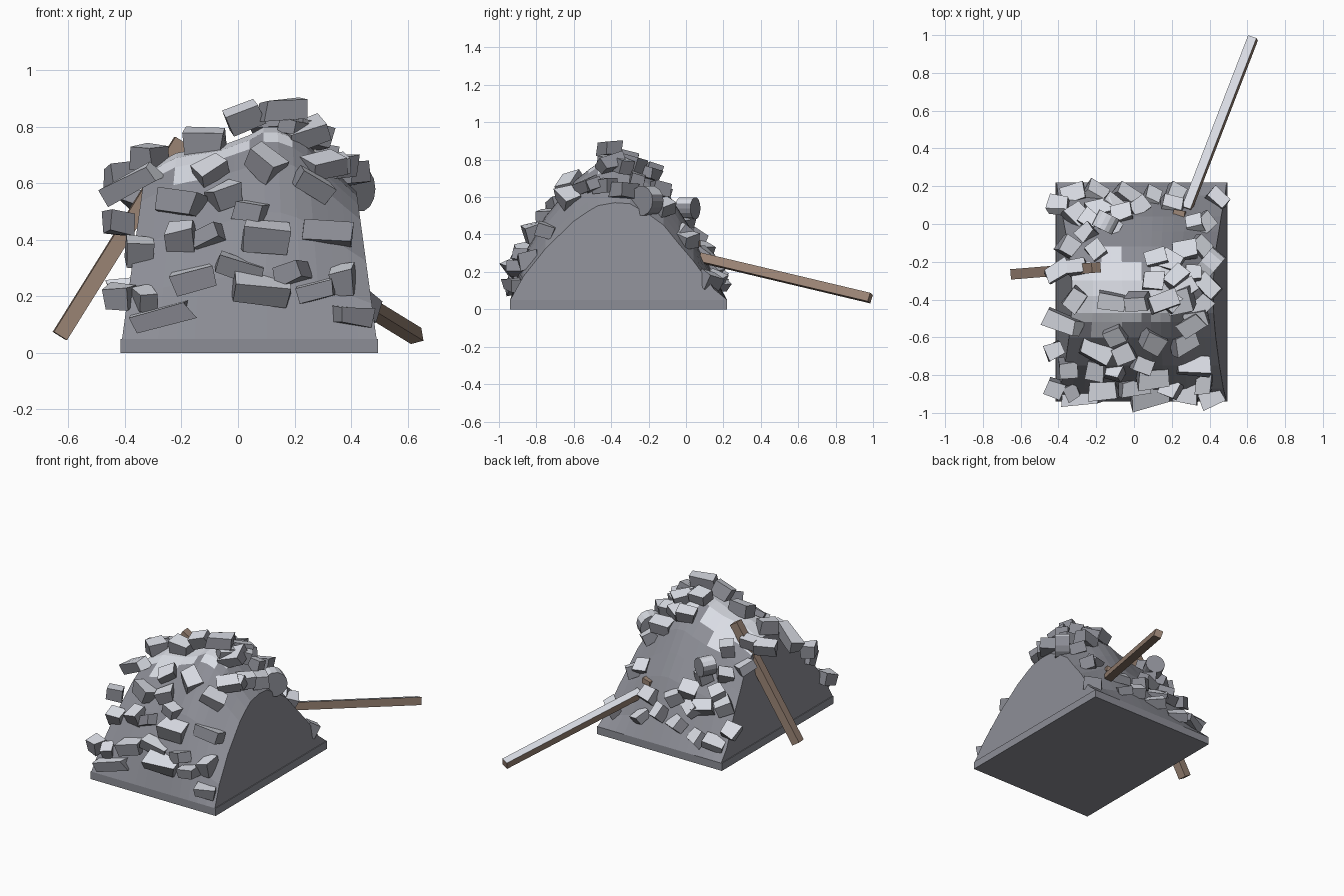
import bpy, bmesh, math, random
from mathutils import Vector, Matrix, Euler

random.seed(7)
if "Cube" in bpy.data.objects:
    bpy.data.objects.remove(bpy.data.objects["Cube"], do_unlink=True)


def make_material(name, colour):
    mat = bpy.data.materials.new(name)
    mat.use_nodes = True
    mat.diffuse_color = (*colour, 1)
    mat.node_tree.nodes["Principled BSDF"].inputs["Base Color"].default_value = (*colour, 1)
    return mat


stone = make_material("stone_grey", (0.265, 0.27, 0.305))
dust = make_material("pale_dust", (0.7, 0.72, 0.78))
wood = make_material("weathered_wood", (0.33, 0.235, 0.18))


def finish(bm, name, base, dusty_above):
    """Make the object; faces turned up more than dusty_above are pale."""
    bmesh.ops.recalc_face_normals(bm, faces=bm.faces)
    bm.normal_update()
    for face in bm.faces:
        face.material_index = int(face.normal.z > dusty_above)
    mesh = bpy.data.meshes.new(name)
    bm.to_mesh(mesh)
    bm.free()
    mesh.materials.append(base)
    mesh.materials.append(dust)
    obj = bpy.data.objects.new(name, mesh)
    bpy.context.collection.objects.link(obj)


def interpolate(points, t):
    if t <= points[0][0]:
        return points[0][1]
    for (a, fa), (b, fb) in zip(points, points[1:]):
        if t <= b:
            return fa + (fb - fa) * (t - a) / (b - a)
    return points[-1][1]


# Mound shape: cross-section along y, scaled by the crest height along x
SLAB_TOP = 0.05
CENTRE_X = 0.04
CHUNK_DUST = 0.62
section = [(-.94, 0), (-.87, .24), (-.75, .53), (-.6, .81), (-.52, .915), (-.47, .97),
           (-.38, 1), (-.3, .99), (-.2, .88), (-.12, .77), (-.04, .58), (.04, .4),
           (.15, .11), (.22, 0)]
crest = [(-1, .6), (-.7, .66), (-.3, .68), (0, .72), (.2, .76),
         (.5, .72), (.8, .6), (1, .52)]


def mound_rise(u, y):
    # The middle is fuller than the cut ends
    return interpolate(crest, u) * interpolate(section, y) ** (0.8 + 0.2 * u * u)


def height(x, y):
    u = max(-1, min(1, (x - CENTRE_X) / 0.4))
    return SLAB_TOP + mound_rise(u, y)


def build_slab():
    bm = bmesh.new()
    size = Matrix.Diagonal((0.91, 1.16, SLAB_TOP, 1))
    place = Matrix.Translation((CENTRE_X, -.36, SLAB_TOP / 2))
    bmesh.ops.create_cube(bm, size=1, matrix=place @ size)
    finish(bm, "base_slab", stone, 1.1)


def build_mound():
    bm = bmesh.new()
    columns = []
    steps = 14
    for i in range(steps + 1):
        u = -1 + 2 * i / steps
        column = []
        for y, _ in section:
            z = mound_rise(u, y)
            half_width = 0.45 - 0.136 * z
            column.append(bm.verts.new((CENTRE_X + u * half_width, y, SLAB_TOP + z)))
        columns.append(column)
    for left, right in zip(columns, columns[1:]):
        for j in range(len(section) - 1):
            bm.faces.new((left[j], right[j], right[j + 1], left[j + 1]))
    # Flat end walls
    bm.faces.new(columns[0])
    bm.faces.new(reversed(columns[-1]))
    finish(bm, "rubble_mound", stone, 0.775)


def add_chunk(bm, position, size, rotation):
    """Add one slightly irregular broken block."""
    matrix = Matrix.Translation(position) @ rotation.to_matrix().to_4x4()
    matrix = matrix @ Matrix.Diagonal((*size, 1))
    verts = bmesh.ops.create_cube(bm, size=1)["verts"]
    for v in verts:
        v.co += Vector([random.uniform(-.09, .09) for axis in range(3)])
        v.co = matrix @ v.co


def front_surface_y(x, z):
    y = section[0][0]
    while y < -.4 and height(x, y) < z:
        y += 0.01
    return y


# Front blocks: x, z, width, roll in degrees
front_blocks = [
    (-.38, .6, .2, 25), (-.12, .75, .13, 0), (.02, .83, .13, 20), (.16, .86, .16, 5),
    (.1, .67, .13, -35), (.26, .6, .13, -30), (.3, .66, .13, 10), (.24, .77, .15, 20),
    (-.21, .53, .16, -5), (.05, .5, .1, -10), (-.05, .55, .1, 20), (-.1, .64, .1, 25),
    (-.2, .41, .1, 10), (-.1, .41, .1, 25), (.1, .41, .16, -5), (.32, .42, .17, -5),
    (-.35, .36, .1, 0), (-.16, .26, .15, 15), (0, .3, .17, -20), (.09, .22, .2, -8),
    (.19, .28, .1, 20), (.28, .22, .12, 15), (.37, .26, .08, 5), (.4, .13, .12, -5),
    (-.27, .13, .2, 15), (-.42, .2, .09, 0), (-.33, .19, .07, 8), (-.42, .46, .09, -8)]


def build_front_rubble():
    bm = bmesh.new()
    for x, z, width, roll in front_blocks:
        y = front_surface_y(x, z) - 0.01
        size = (width, random.uniform(.08, .12), random.uniform(.06, .09))
        tilt = Euler((random.uniform(-.3, .5), -math.radians(roll), random.uniform(-.5, .5)))
        add_chunk(bm, (x, y, z), size, tilt)
    finish(bm, "front_rubble", stone, CHUNK_DUST)


# Crest and back blocks: x, y
back_blocks = [
    (-.4, .1), (-.3, .04), (-.18, .08), (-.12, -.01), (-.04, .15), (.02, .09), (.1, .14),
    (.2, .1), (-.24, .02), (.22, .16), (.44, .13), (.32, 0), (-.06, .05), (-.25, -.05),
    (-.2, -.14), (-.35, -.12), (.35, -.12), (.2, -.2), (.31, -.26), (.1, -.3),
    (-.4, -.25), (.12, -.18), (.26, -.35), (.36, -.43), (-.31, -.4), (.33, -.5),
    (.2, -.42), (-.2, .17), (-.32, .16), (.27, -.14), (.39, -.33), (-.3, -.23),
    (-.1, .1), (.37, 0), (.22, -.28)]


def build_back_rubble():
    bm = bmesh.new()
    for x, y in back_blocks:
        slope = (height(x, y + .03) - height(x, y - .03)) / .06
        pitch = math.atan(slope) * random.uniform(.2, .8)
        size = [random.uniform(.08, .13), random.uniform(.07, .1), random.uniform(.05, .08)]
        turn = Euler((pitch, random.uniform(-.3, .3), random.uniform(-1, 1)))
        add_chunk(bm, (x, y, height(x, y) + 0.02), size, turn)
    finish(bm, "back_rubble", stone, CHUNK_DUST)


def build_round_stone(name, position, radius, length, heading):
    bm = bmesh.new()
    turn = Euler((0, math.pi / 2, heading)).to_matrix().to_4x4()
    bmesh.ops.create_cone(bm, cap_ends=True, segments=14, radius1=radius, radius2=radius,
                          depth=length, matrix=Matrix.Translation(position) @ turn)
    finish(bm, name, stone, CHUNK_DUST)


def build_plank(name, start, end, thickness, roll=0, dusty_above=1.1):
    start, end = Vector(start), Vector(end)
    along = end - start
    spin = Matrix.Rotation(roll, 3, along)
    side = along.cross(Vector((0, 0, 1))).normalized()
    up = spin @ side.cross(along).normalized()
    side = spin @ side
    frame = Matrix((along, side * thickness, up * thickness)).transposed().to_4x4()
    bm = bmesh.new()
    bmesh.ops.create_cube(bm, size=1, matrix=Matrix.Translation((start + end) / 2) @ frame)
    finish(bm, name, wood, dusty_above)


build_slab()
build_mound()
build_front_rubble()
build_back_rubble()
build_round_stone("side_round_stone", (.4, -.21, .58), .08, .09, -.7)
build_round_stone("rear_round_stone", (-.15, .01, .54), .06, .09, 1.1)
build_plank("back_plank", (.28, .08, .275), (.63, .985, .06), .048, -0.25, 0.8)
build_plank("plank_stub", (.21, .06, .345), (.27, .05, .355), .035)
build_plank("side_plank", (-.2, -.23, .75), (-.63, -.265, .06), .055)
